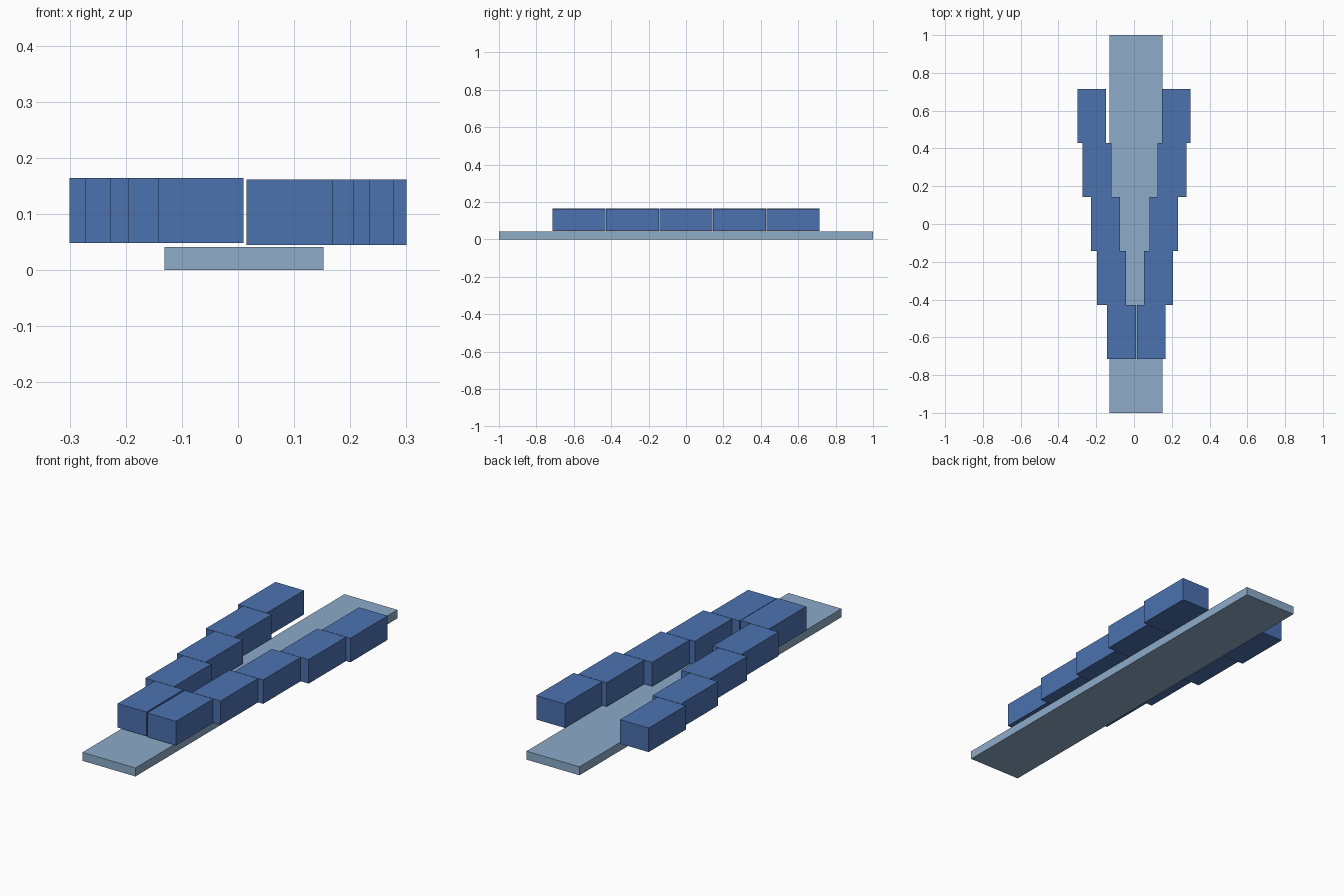
import bpy
import bmesh
from mathutils import Matrix, Vector

if "Cube" in bpy.data.objects:
    bpy.data.objects.remove(bpy.data.objects["Cube"], do_unlink=True)


def make_material(name, rgb):
    mat = bpy.data.materials.new(name)
    mat.use_nodes = True
    color = (*rgb, 1.0)
    mat.diffuse_color = color
    mat.node_tree.nodes["Principled BSDF"].inputs["Base Color"].default_value = color
    return mat


def add_box(name, low, high, mat):
    """Box between two opposite corners, with its origin at its centre."""
    low, high = Vector(low), Vector(high)
    mesh = bpy.data.meshes.new(name)
    bm = bmesh.new()
    bmesh.ops.create_cube(bm, size=1.0, matrix=Matrix.Diagonal((*(high - low), 1.0)))
    bm.to_mesh(mesh)
    bm.free()
    mesh.materials.append(mat)
    obj = bpy.data.objects.new(name, mesh)
    obj.location = (low + high) / 2
    bpy.context.collection.objects.link(obj)
    return obj


pale_blue = make_material("pale blue", (0.266, 0.407, 0.584))
deep_blue = make_material("deep blue", (0.072, 0.168, 0.434))

# Long flat base board
add_box("base_board", (-0.131, -1.0, 0.0), (0.152, 1.0, 0.041), pale_blue)

# Two rows of blocks that spread apart towards the back
WIDTH, LENGTH, HEIGHT, PITCH = 0.153, 0.284, 0.116, 0.286
rows = {
    # side: (underside height, outer edge of each block from front to back)
    "right": (0.048, (-0.143, -0.195, -0.227, -0.273, -0.300)),
    "left": (0.045, (0.168, 0.207, 0.234, 0.277, 0.300)),
}
for side, (bottom, outer_edges) in rows.items():
    for i, edge in enumerate(outer_edges):
        x = edge if side == "right" else edge - WIDTH
        y = (i - 2) * PITCH - LENGTH / 2
        add_box(f"{side}_block_{i + 1}", (x, y, bottom),
                (x + WIDTH, y + LENGTH, bottom + HEIGHT), deep_blue)
